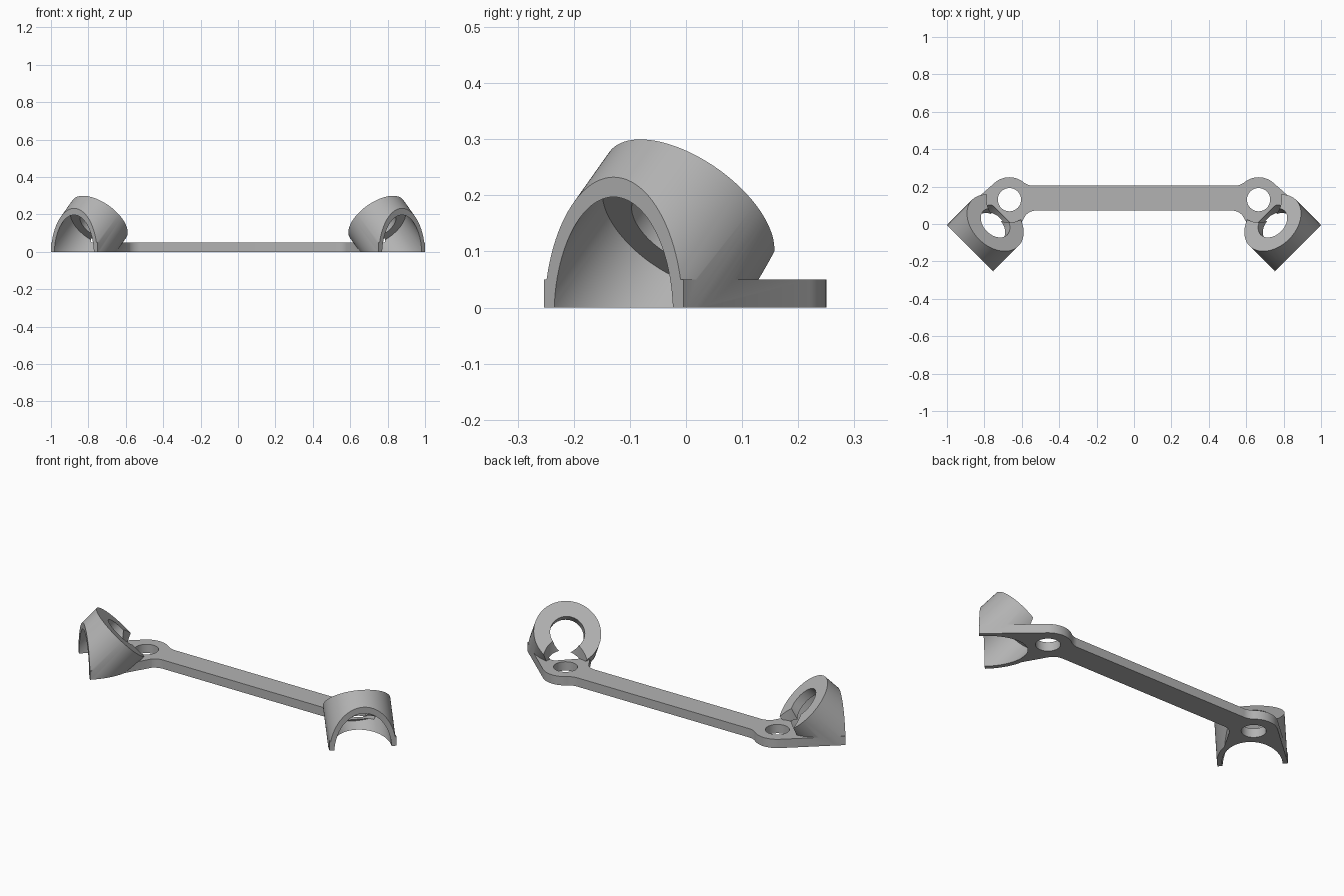
import bpy, bmesh
from math import acos, atan2, cos, pi, sin, sqrt
from mathutils import Matrix, Vector

if "Cube" in bpy.data.objects:
    bpy.data.objects.remove(bpy.data.objects["Cube"])

grey = bpy.data.materials.new("plain_grey")
grey.use_nodes = True
grey.diffuse_color = (0.45, 0.45, 0.45, 1)
grey.node_tree.nodes["Principled BSDF"].inputs["Base Color"].default_value = (0.45, 0.45, 0.45, 1)

# Socket directions: out points along the socket in plan, side lies across it
OUT = Vector((1, -1, 0)).normalized()
SIDE = Vector((1, 1, 0)).normalized()
UP = Vector((0, 0, 1))
AXIS = (UP - OUT).normalized()
MOUTH, MIDDLE, HALF = 0.711, 0.5285, 0.176
RING = OUT * 0.52 + SIDE * MIDDLE + UP * 0.176
EYE = Vector((0.666, 0.13, 0))
EYE_R, THICK = 0.12, 0.05


def make_object(name, bm):
    bmesh.ops.recalc_face_normals(bm, faces=bm.faces)
    mesh = bpy.data.meshes.new(name)
    bm.to_mesh(mesh)
    bm.free()
    mesh.materials.append(grey)
    ob = bpy.data.objects.new(name, mesh)
    bpy.context.collection.objects.link(ob)
    return ob


def rod(name, radius, start, direction, length):
    bm = bmesh.new()
    turn = direction.to_track_quat("Z", "Y").to_matrix().to_4x4()
    place = Matrix.Translation(start + direction * length / 2) @ turn
    bmesh.ops.create_cone(bm, cap_ends=True, segments=96, radius1=radius,
                          radius2=radius, depth=length, matrix=place)
    return make_object(name, bm)


def combine(ob, tool, operation):
    mod = ob.modifiers.new(operation.lower(), "BOOLEAN")
    mod.operation, mod.solver, mod.object = operation, "EXACT", tool
    bpy.context.view_layer.objects.active = ob
    bpy.ops.object.modifier_apply(modifier=mod.name)
    bpy.data.objects.remove(tool)


def arc(centre, radius, a, b, steps=16):
    return [centre + radius * Vector((cos(t), sin(t), 0))
            for t in (a + (b - a) * i / steps for i in range(steps + 1))]


# Flat plate: half bar, fillets, rounded eye and flare to the socket mouth
def fillet(edge_y, sign, radius=0.08):
    y = edge_y + sign * radius
    dy = y - EYE.y
    dx = sqrt((EYE_R + radius) ** 2 - dy * dy)
    turn = atan2(-dy, dx)
    return arc(Vector((EYE.x - dx, y, 0)), radius, -sign * pi / 2, turn, 10), atan2(dy, -dx)


low, high = 0.072, 0.205
low_arc, _ = fillet(low, -1)
high_arc, high_angle = fillet(high, 1)
corners = [OUT * MOUTH + SIDE * (MIDDLE + s * HALF) for s in (-1, 1)]
reach = corners[1] - EYE
tangent = atan2(reach.y, reach.x) + acos(EYE_R / reach.length)
outline = [Vector((-0.1, low, 0))] + low_arc
outline += [corners[0], corners[0] + OUT * 0.1, corners[1] + OUT * 0.1, corners[1]]
outline += arc(EYE, EYE_R, tangent, high_angle, 24) + high_arc[-2::-1]
outline += [Vector((-0.1, high, 0))]
bm = bmesh.new()
face = bm.faces.new([bm.verts.new(p - UP * THICK) for p in outline])
grown = bmesh.ops.extrude_face_region(bm, geom=[face])
bmesh.ops.translate(bm, vec=UP * THICK * 2,
                    verts=[g for g in grown["geom"] if isinstance(g, bmesh.types.BMVert)])
bracket = make_object("bracket", bm)

# Slanted socket with clearance above the eye
socket = rod("socket", 0.175, RING, -AXIS, 0.6)
combine(socket, rod("clearance", 0.122, EYE - UP * 0.5, UP, 1), "DIFFERENCE")
combine(bracket, socket, "UNION")

# Wide bore, narrower lip hole and screw hole
combine(bracket, rod("bore", 0.15, RING - AXIS * 0.05, -AXIS, 0.7), "DIFFERENCE")
combine(bracket, rod("lip_hole", 0.09, RING + AXIS * 0.1, -AXIS, 0.2), "DIFFERENCE")
combine(bracket, rod("screw_hole", 0.062, EYE - UP * 0.2, UP, 0.4), "DIFFERENCE")

# Trim to the ground and to the upright mouth
bm = bmesh.new()
bmesh.ops.create_cube(bm, size=2)
bmesh.ops.transform(bm, verts=bm.verts, matrix=Matrix.Translation(OUT * (MOUTH - 1) + UP)
                    @ Matrix.Rotation(-pi / 4, 4, "Z"))
combine(bracket, make_object("trim_box", bm), "INTERSECT")

# Open the half bar at the middle and mirror it
bm = bmesh.new()
bm.from_mesh(bracket.data)
bmesh.ops.bisect_plane(bm, geom=bm.verts[:] + bm.edges[:] + bm.faces[:], plane_co=(0, 0, 0),
                       plane_no=(1, 0, 0), clear_inner=True)
bm.to_mesh(bracket.data)
bm.free()
bracket.modifiers.new("mirror", "MIRROR")
bpy.context.view_layer.objects.active = bracket
bpy.ops.object.modifier_apply(modifier="mirror")
bpy.ops.object.select_all(action="DESELECT")
bracket.select_set(True)
bpy.ops.object.shade_smooth_by_angle(angle=0.5)
